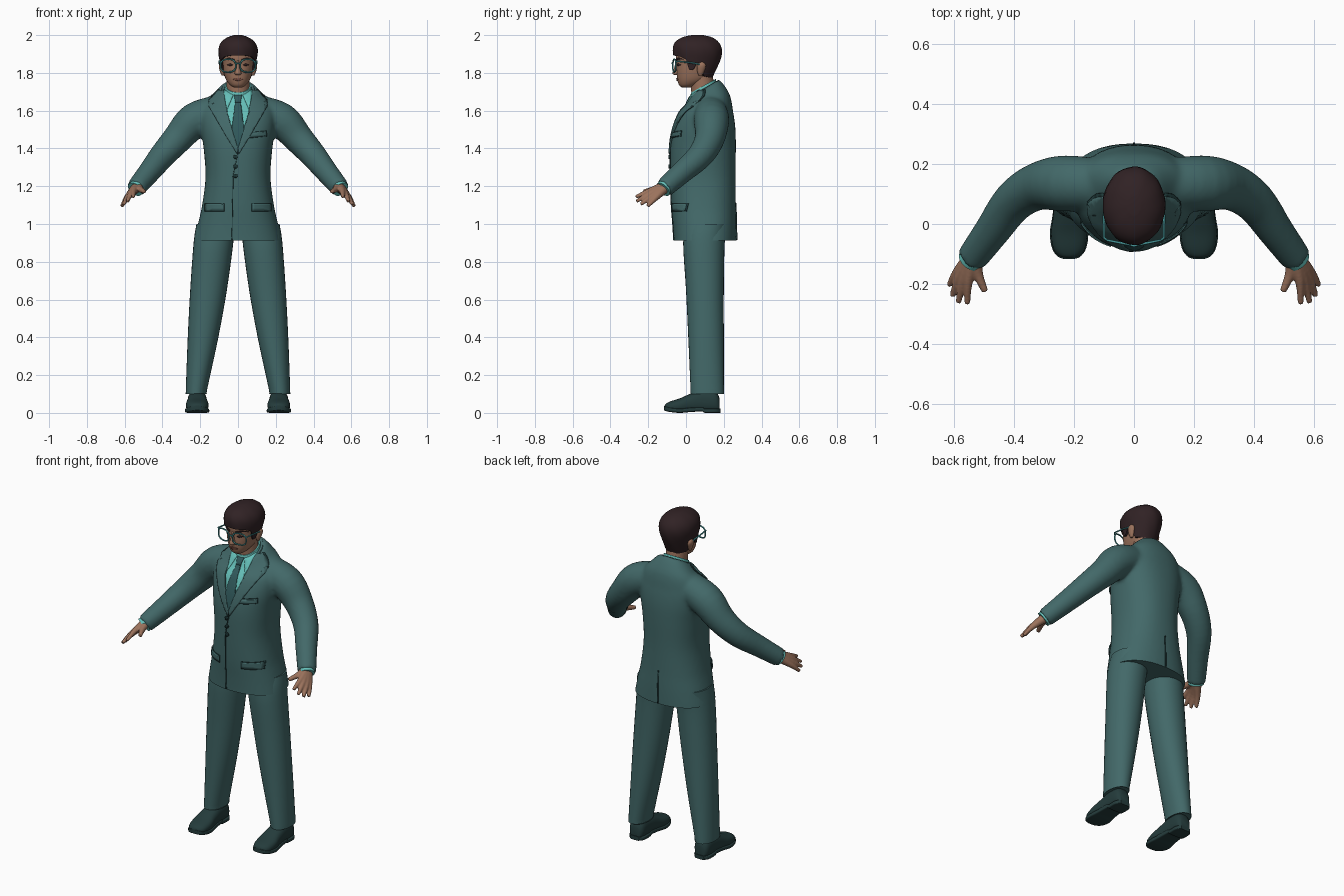
import bpy, bmesh, math
from mathutils import Vector
from mathutils.bvhtree import BVHTree

if "Cube" in bpy.data.objects:
    bpy.data.objects.remove(bpy.data.objects["Cube"])


def material(name, *rgb):
    m = bpy.data.materials.new(name)
    m.use_nodes = True
    m.diffuse_color = (*rgb, 1)
    m.node_tree.nodes["Principled BSDF"].inputs["Base Color"].default_value = (*rgb, 1)
    return m


SUIT = material("suit teal", .055, .14, .14)
SEAM = material("seam dark teal", .015, .045, .045)
TIE = material("tie teal", .03, .1, .105)
SHIRT = material("shirt aqua", .13, .52, .48)
SHOE = material("shoe dark", .018, .045, .045)
SKIN = material("skin", .33, .17, .108)
LIP = material("lip", .22, .09, .065)
HAIR = material("hair brown", .03, .016, .018)
FRAME = material("spectacle teal", .06, .3, .31)


# ---- shape helpers ----
def spline(keys, n=4):
    out = []
    for i in range(len(keys) - 1):
        a, b, c, d = (keys[max(0, min(len(keys) - 1, i + k))] for k in (-1, 0, 1, 2))
        for k in range(n):
            t = k / n
            out.append(tuple(q + t / 2 * (r - p + t * (2*p - 5*q + 4*r - s + t * (3*q - p - 3*r + s)))
                             for p, q, r, s in zip(a, b, c, d)))
    return out + [tuple(keys[-1])]


def interp(keys, x):
    for a, b in zip(keys, keys[1:]):
        if x <= b[0]:
            t = max(0, (x - a[0]) / (b[0] - a[0]))
            return [p + t * (q - p) for p, q in zip(a[1:], b[1:])]
    return list(keys[-1][1:])


def ring(c, u, v, power=2.0, n=32):
    def f(w):
        return math.copysign(abs(w) ** (2 / power), w)
    angles = [2 * math.pi * i / n for i in range(n)]
    return [Vector(c) + Vector(u) * f(math.cos(a)) + Vector(v) * f(math.sin(a)) for a in angles]


def column(keys, power=2.0, steps=4, n=32):
    """Upright loft; keys are z, centre x, front y, back y, half width."""
    return [ring((x, (a + b) / 2, z), (r, 0, 0), (0, (b - a) / 2, 0), power, n)
            for z, x, a, b, r in spline(keys, steps)]


def tube(keys, n=16):
    """Round limb; keys are x, y, z, radius."""
    pts = spline(keys)
    rings = []
    for i, p in enumerate(pts):
        t = Vector(pts[min(i + 1, len(pts) - 1)][:3]) - Vector(pts[max(i - 1, 0)][:3])
        u = t.cross((0, 0, 1)).normalized()
        rings.append(ring(p[:3], u * p[3], t.cross(u).normalized() * p[3], n=n))
    return rings


def skin(bm, rings, sides=(1,), caps=True):
    for s in sides:
        rows = [[bm.verts.new((p.x * s, p.y, p.z)) for p in r] for r in rings]
        n = len(rows[0])
        for a, b in zip(rows, rows[1:]):
            for i in range(n):
                bm.faces.new((a[i], a[(i + 1) % n], b[(i + 1) % n], b[i]))
        if caps:
            bm.faces.new(rows[0])
            bm.faces.new(rows[-1])


def bake(ob):
    dg = bpy.context.evaluated_depsgraph_get()
    me = bpy.data.meshes.new_from_object(ob.evaluated_get(dg))
    ob.modifiers.clear()
    ob.data = me


def finish(name, bm, mat, voxel=0, smooth=0, angle=45):
    bmesh.ops.recalc_face_normals(bm, faces=bm.faces)
    me = bpy.data.meshes.new(name)
    bm.to_mesh(me)
    bm.free()
    me.materials.append(mat)
    ob = bpy.data.objects.new(name, me)
    bpy.context.collection.objects.link(ob)
    if voxel:
        m = ob.modifiers.new("merge", "REMESH")
        m.mode, m.voxel_size = "VOXEL", voxel
        m = ob.modifiers.new("soften", "SMOOTH")
        m.factor, m.iterations = .5, smooth
        bake(ob)
    ob.data.polygons.foreach_set("use_smooth", [True] * len(ob.data.polygons))
    ob.data.set_sharp_from_angle(angle=math.radians(angle))
    return ob


def solid(name, rings, mat, sides=(1,), caps=True, **kw):
    bm = bmesh.new()
    skin(bm, rings, sides, caps)
    return finish(name, bm, mat, **kw)


def tree(ob):
    bm = bmesh.new()
    bm.from_mesh(ob.data)
    return BVHTree.FromBMesh(bm)


def plate(name, pts, mat, target, lift=.006, side=-1, sides=(1,), rim=0):
    """Thin sheet cut to an x, z outline and laid on a surface."""
    if rim:
        cx, cz = (sum(p[k] for p in pts) / len(pts) for k in (0, 1))
        big = [(x + math.copysign(rim, x - cx), z + math.copysign(rim, z - cz)) for x, z in pts]
        plate(name + "_edge", big, SEAM, target, lift * .6, side, sides)
    bm = bmesh.new()
    for s in sides:
        bm.faces.new([bm.verts.new((x * s, 0, z)) for x, z in pts])
    bmesh.ops.triangulate(bm, faces=bm.faces)
    for axis in (0, 2):
        lo, hi = (f(v.co[axis] for v in bm.verts) for f in (min, max))
        normal = Vector((axis == 0, 0, axis == 2))
        for k in range(1, int((hi - lo) / .015) + 1):
            bmesh.ops.bisect_plane(bm, geom=bm.verts[:] + bm.edges[:] + bm.faces[:],
                                   plane_co=normal * (lo + k * .015), plane_no=normal)
    for v in bm.verts:
        hit, no, *_ = target.ray_cast(Vector((v.co.x, side * 2, v.co.z)), Vector((0, -side, 0)))
        if hit is None:
            hit, no, *_ = target.find_nearest(v.co + Vector((0, side * .05, 0)))
        v.co = hit + no * lift * .5
    ob = finish(name, bm, mat)
    m = ob.modifiers.new("thickness", "SOLIDIFY")
    m.thickness, m.offset = lift, 0
    return ob


def bar(x0, z0, x1, z1):
    return [(x0, z0), (x1, z0), (x1, z1), (x0, z1)]


PAIR = (1, -1)

# ---- jacket: torso and sleeves merged into one soft surface ----
torso = column([(.84, 0, -.065, .268, .24), (.91, 0, -.065, .268, .231), (1, 0, -.07, .267, .212),
                (1.1, 0, -.078, .264, .19), (1.25, 0, -.083, .262, .172), (1.4, 0, -.083, .264, .182),
                (1.5, 0, -.068, .262, .197), (1.58, 0, -.038, .252, .2), (1.64, 0, -.005, .237, .175),
                (1.68, 0, .012, .21, .13), (1.72, 0, .025, .175, .09)], 2.3, n=48)
for r in torso:
    for p in r:
        p.z += max(0, p.z - 1.6) * 5 * (p.y - .1)
bm = bmesh.new()
skin(bm, torso)
skin(bm, tube([(.1, .13, 1.6, .085), (.23, .135, 1.548, .094), (.32, .125, 1.452, .08),
               (.4, .075, 1.362, .07), (.47, -.02, 1.275, .06), (.54, -.115, 1.19, .052)], 24), PAIR)
jacket = finish("jacket", bm, SUIT, voxel=.011, smooth=7)
bm = bmesh.new()
bm.from_mesh(jacket.data)
bmesh.ops.bisect_plane(bm, geom=bm.verts[:] + bm.edges[:] + bm.faces[:], plane_co=(0, 0, .912),
                       plane_no=(0, 0, 1), clear_inner=True)
bmesh.ops.holes_fill(bm, edges=[e for e in bm.edges if e.is_boundary])
bm.to_mesh(jacket.data)
bm.free()
jacket.data.set_sharp_from_angle(angle=math.radians(50))
J = tree(jacket)

# ---- shirt front, tie and lapels ----
plate("shirt_front", [(-.075, 1.7), (.075, 1.7), (.06, 1.58), (0, 1.39), (-.06, 1.58)], SHIRT, J, .004)
plate("tie_blade", [(-.012, 1.645), (.012, 1.645), (.033, 1.49), (0, 1.395), (-.033, 1.49)], TIE, J, .008, rim=.002)
plate("tie_knot", [(-.022, 1.685), (.022, 1.685), (.013, 1.64), (-.013, 1.64)], TIE, J, .0095)
plate("shirt_collar_point", [(.02, 1.69), (.075, 1.705), (.058, 1.6)], SHIRT, J, .009, sides=PAIR)
plate("lapel", [(.073, 1.7), (.1, 1.705), (.152, 1.65), (.122, 1.635), (.15, 1.617), (.06, 1.46),
                (.006, 1.372), (0, 1.4), (.058, 1.585)], SUIT, J, .009, sides=PAIR, rim=.003)

# ---- jacket details ----
plate("front_opening", [(-.004, 1.375), (0, 1.375), (-.024, 1.25), (-.03, .915), (-.034, .915), (-.028, 1.25)],
      SEAM, J, .004)
plate("back_vent", bar(-.003, .915, .003, 1.11), SEAM, J, .004, side=1)
plate("breast_pocket", [(.035, 1.455), (.145, 1.468), (.145, 1.49), (.035, 1.477)], SUIT, J, .008, rim=.004)
plate("pocket_flap", bar(.075, 1.07, .17, 1.105), SUIT, J, .008, sides=PAIR, rim=.004)
for z in (1.355, 1.305, 1.255):
    plate("jacket_button", [(-.013 + .011 * math.cos(k * math.pi / 5), z + .011 * math.sin(k * math.pi / 5))
                            for k in range(10)], SEAM, J, .009)


# ---- collars: tilted bands around the neck ----
def band(name, mat, low, high, r0, r1, cut=None):
    rings = [ring((0, .092, z), (r, 0, 0), (0, r * .95, 0))
             for z, r in ((low, r0), (high, r1), (high, r1 - .008), (low, r0 - .008))]
    for r in rings:
        for p in r:
            p.z += (p.y - .092) * .55
    bm = bmesh.new()
    skin(bm, rings + rings[:1], caps=False)
    bmesh.ops.remove_doubles(bm, verts=bm.verts, dist=1e-5)
    if cut:
        bmesh.ops.bisect_plane(bm, geom=bm.verts[:] + bm.edges[:] + bm.faces[:], plane_co=(0, cut, 0),
                               plane_no=(0, 1, 0), clear_inner=True)
    finish(name, bm, mat)


band("shirt_collar", SHIRT, 1.67, 1.732, .08, .069)
band("jacket_collar", SUIT, 1.67, 1.718, .108, .085, cut=.06)

# ---- trousers and shoes ----
solid("trouser_leg", column([(.105, .22, .025, .2, .056), (.13, .219, .024, .2, .057), (.4, .185, .012, .2, .081),
                             (.65, .156, 0, .2, .097), (.9, .13, -.015, .205, .105), (1, .12, 0, .22, .1)], 2.1),
      SUIT, PAIR, angle=60)
shoe = []
for y, w, top in spline([(.178, .03, .075), (.155, .046, .115), (.08, .05, .12), (.02, .054, .1),
                         (-.03, .06, .078), (-.08, .053, .062), (-.105, .036, .05), (-.113, .015, .038)]):
    shoe.append(ring((.216, y, top / 2), (w, 0, 0), (0, 0, top / 2), 2.4))
    for p in shoe[-1]:
        p.z = max(p.z, .015)
solid("shoe", shoe, SHOE, PAIR)
sole = [ring((.216, y, .012 + rise), (w, 0, 0), (0, 0, .012), 6) for y, w, rise in spline(
    [(.182, .03, 0), (.155, .05, 0), (.1, .05, 0), (.085, .05, .007), (.03, .055, .005), (-.03, .064, 0),
     (-.08, .057, .004), (-.108, .038, .01), (-.117, .015, .014)])]
solid("shoe_sole", sole, SHOE, PAIR)

# ---- hands and cuffs ----
bm = bmesh.new()
wrist = (.53, -.1, 1.202, .03)
for knuckle, tip in (((.551, -.185, 1.178), (.555, -.266, 1.143)), ((.566, -.186, 1.164), (.585, -.262, 1.12)),
                     ((.58, -.176, 1.15), (.605, -.24, 1.104)), ((.588, -.16, 1.139), (.615, -.204, 1.094))):
    skin(bm, tube([wrist, (*knuckle, .0165), (*tip, .0095)], 12), PAIR)
skin(bm, tube([wrist, (.52, -.165, 1.185, .018), (.495, -.225, 1.172, .011)], 12), PAIR)
finish("hand", bm, SKIN, voxel=.005, smooth=3)
solid("shirt_cuff", tube([(.515, -.085, 1.22, .045), (.545, -.122, 1.183, .044)]), SHIRT, PAIR)

# ---- head, neck, ears and nose ----
solid("neck", column([(1.62, 0, .035, .155, .062), (1.7, 0, .028, .152, .06), (1.8, 0, .02, .14, .062)]), SKIN)
head = solid("head", column([(1.722, 0, -.02, .02, .02), (1.735, 0, -.036, .06, .042), (1.765, 0, -.046, .12, .064),
                             (1.81, 0, -.05, .15, .078), (1.85, 0, -.05, .165, .085), (1.89, 0, -.054, .17, .088),
                             (1.94, 0, -.045, .165, .08), (1.978, 0, .01, .11, .03)], 2.2), SKIN, angle=80)
solid("nose", column([(1.788, 0, -.058, -.03, .009), (1.797, 0, -.072, -.03, .018),
                      (1.825, 0, -.063, -.03, .011), (1.865, 0, -.054, -.03, .007)], n=16), SKIN, angle=80)
solid("ear", column([(1.785, .08, .068, .084, .006), (1.805, .083, .06, .095, .012),
                     (1.84, .088, .058, .105, .014), (1.86, .087, .075, .09, .005)], n=16), SKIN, PAIR)
H = tree(head)
plate("eyebrow", [(.018, 1.872), (.05, 1.882), (.074, 1.87), (.05, 1.873), (.018, 1.864)], HAIR, H, .005, sides=PAIR)
plate("eye", [(.024, 1.842), (.04, 1.85), (.058, 1.842), (.04, 1.836)], HAIR, H, .003, sides=PAIR)
plate("lips", [(-.027, 1.766), (-.008, 1.773), (.008, 1.773), (.027, 1.766), (0, 1.757)], LIP, H, .005)

# ---- hair: cap with a shaped hairline ----
profile = spline([(1.76, -.03, .135, .075), (1.8, -.055, .152, .088), (1.85, -.06, .175, .094),
                  (1.9, -.069, .19, .104), (1.94, -.068, .187, .101), (1.97, -.05, .167, .082),
                  (1.99, -.015, .135, .052), (2, .03, .09, .02)])
hairline = [(-.07, 1.893), (-.03, 1.885), (0, 1.87), (.015, 1.815), (.045, 1.815), (.058, 1.852),
            (.095, 1.852), (.115, 1.785), (.2, 1.77)]
rings = []
for k in range(-1, 13):
    row = []
    for i in range(64):
        c, s = math.cos(i * math.pi / 32), math.sin(i * math.pi / 32)
        low = interp(hairline, .06 + .13 * s)[0]
        z = low + (2 - low) * math.sin(max(k, 0) / 12 * math.pi / 2)
        y0, y1, rx = interp(profile, z)
        f = .86 if k < 0 else 1 + .008 * math.sin(9 * i * math.pi / 32 + z * 40)
        row.append(Vector((rx * c * f, (y0 + y1) / 2 + (y1 - y0) / 2 * s * f, z)))
    rings.append(row)
solid("hair", rings, HAIR, angle=60)

# ---- spectacles ----
cu = bpy.data.curves.new("spectacles", "CURVE")
cu.dimensions, cu.bevel_depth, cu.bevel_resolution = "3D", .0042, 2
cu.materials.append(FRAME)


def wire(pts, closed=False):
    sp = cu.splines.new("POLY")
    sp.points.add(len(pts) - 1)
    for q, p in zip(sp.points, pts):
        q.co = (*p, 1)
    sp.use_cyclic_u = closed


for s in PAIR:
    rim = ring((.052, 0, 1.838), (.04, 0, 0), (0, 0, .034), 2.6, 24)
    wire([(p.x * s, -.072 + p.x * .2, p.z) for p in rim], True)
    wire([(.09 * s, -.054, 1.855), (.1 * s, -.045, 1.862), (.1 * s, .03, 1.853), (.094 * s, .09, 1.842)])
wire([(-.013, -.07, 1.847), (0, -.073, 1.852), (.013, -.07, 1.847)])
bpy.context.collection.objects.link(bpy.data.objects.new("spectacles", cu))
